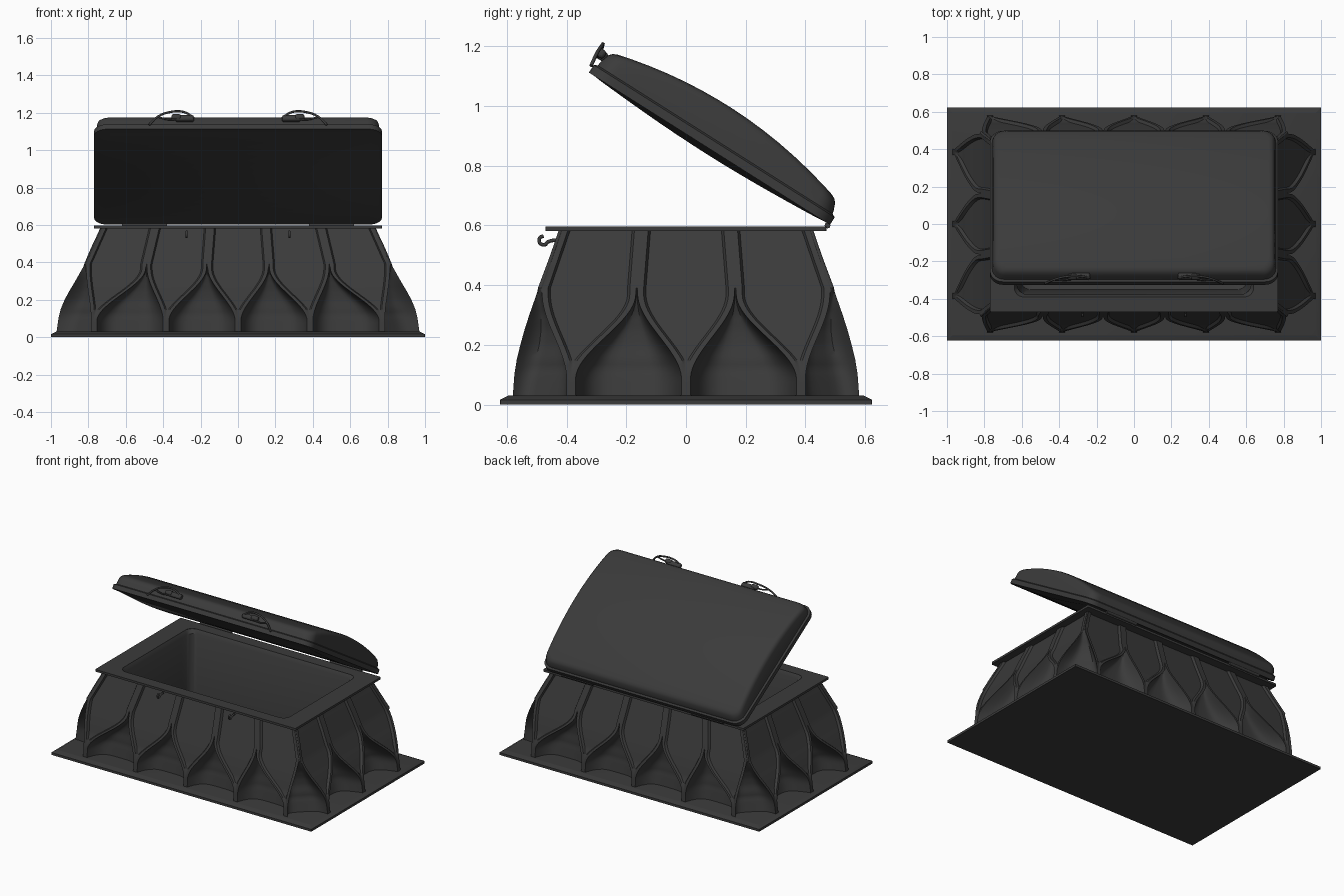
import bpy, bmesh, math
from mathutils import Vector

if "Cube" in bpy.data.objects:
    bpy.data.objects.remove(bpy.data.objects["Cube"])

dark = bpy.data.materials.new("dark_grey")
dark.diffuse_color = (0.043, 0.043, 0.043, 1)
dark.use_nodes = True
dark.node_tree.nodes["Principled BSDF"].inputs["Base Color"].default_value = dark.diffuse_color


def finish(ob, angle=32):
    ob.data.materials.append(dark)
    bpy.ops.object.select_all(action='DESELECT')
    ob.select_set(True)
    bpy.context.view_layer.objects.active = ob
    if ob.type == 'MESH':
        bpy.ops.object.shade_smooth_by_angle(angle=math.radians(angle))
    return ob


def interp(table, z):
    for (a, va), (b, vb) in zip(table, table[1:]):
        if z <= b:
            t = max(0, (z - a) / (b - a))
            return va + (vb - va) * t
    return table[-1][1]


def loft(name, rings, cap_start=False, cap_end=False, closed=False, angle=32):
    # Rings run up the right side and back down the left, so caps are cross strips
    bm = bmesh.new()
    vs = [[bm.verts.new(p) for p in r] for r in rings]
    n = len(vs[0])
    pairs = list(zip(vs, vs[1:])) + ([(vs[-1], vs[0])] if closed else [])
    for a, b in pairs:
        for i in range(n):
            j = (i + 1) % n
            bm.faces.new((a[i], a[j], b[j], b[i]))
    for ring, cap in ((vs[0], cap_start), (vs[-1], cap_end)):
        if cap:
            for i in range(n // 2 - 1):
                bm.faces.new((ring[i], ring[i + 1], ring[n - 2 - i], ring[n - 1 - i]))
    bmesh.ops.recalc_face_normals(bm, faces=bm.faces)
    me = bpy.data.meshes.new(name)
    bm.to_mesh(me)
    bm.free()
    ob = bpy.data.objects.new(name, me)
    bpy.context.collection.objects.link(ob)
    return finish(ob, angle)


def rrect(hx, y0, y1, r, zf, seg=6, side=12):
    right = []
    for i in range(seg + 1):
        a = math.radians(-90 + 90 * i / seg)
        right.append((hx - r + r * math.cos(a), y0 + r + r * math.sin(a)))
    for i in range(1, side):
        right.append((hx, y0 + r + (y1 - y0 - 2 * r) * i / side))
    for i in range(seg + 1):
        a = math.radians(90 * i / seg)
        right.append((hx - r + r * math.cos(a), y1 - r + r * math.sin(a)))
    pts = right + [(-x, y) for x, y in reversed(right)]
    return [Vector((x, y, zf(y) if callable(zf) else zf)) for x, y in pts]


# Base plate with chamfered top edge
loft("base_plate", [rrect(x, -y, y, .002, z, 1, 1) for x, y, z in
     ((1, .623, 0), (1, .623, .016), (.972, .595, .03))], True, True)

# Fluted body: ribs frame recessed panels that narrow into fins, scoops between
PX = [(.03, .97), (.1, .96), (.15, .948), (.2, .927), (.25, .9), (.3, .87),
      (.38, .825), (.48, .782), (.58, .735)]
PY = [(.03, .58), (.1, .575), (.15, .567), (.2, .555), (.25, .541), (.3, .525),
      (.38, .497), (.48, .46), (.58, .425)]
DEPTH = [(.03, .115), (.12, .12), (.2, .107), (.25, .088), (.3, .06), (.34, .032),
         (.37, .012), (.39, 0), (.58, 0)]
APEX = .39
WALLS = [  # fin centres, boundaries at apex, boundaries at top
    ([-.77, -.385, 0, .385, .77], [-.815, -.49, -.165, .165, .49, .815],
     [-.73, -.445, -.15, .15, .445, .73]),
    ([-.385, 0, .385], [-.485, -.165, .165, .485], [-.42, -.15, .15, .42])]


def body_ring(z):
    px, py, dep = interp(PX, z), interp(PY, z), interp(DEPTH, z)
    panels = []
    for k in range(4):
        fins, apex, top = WALLS[k % 2]
        d = px if k % 2 else py
        c, s = [(1, 0), (0, 1), (-1, 0), (0, -1)][k]

        def place(u, off):
            v = -(d - off)
            return Vector((u * c - v * s, u * s + v * c, z))
        for i, f in enumerate(fins):
            edge = []
            for j, sg in ((i, 1), (i + 1, -1)):
                if z < APEX:
                    t = min(1, max(0, (z - .085) / (APEX - .085 - .02)))
                    t = t * t * (3 - 2 * t)
                    e0 = f - sg * .015
                    edge.append(e0 + (apex[j] + sg * .003 - e0) * t)
                else:
                    t = (z - APEX) / (.58 - APEX)
                    edge.append(apex[j] + (top[j] - apex[j]) * t + sg * .003)
            l, r = edge
            w = r - l
            m = min(.02, .3 * w)
            rec = min(.016, max(0, w - .03) * .2)
            pts = [place(l, 0), place(l + m, 0), place(l + m * 1.4, rec),
                   place((l + r) / 2, rec),
                   place(r - m * 1.4, rec), place(r - m, 0), place(r, 0)]
            panels.append((k, pts))
    ring = []
    for n, (k, pts) in enumerate(panels):
        k2, nxt = panels[(n + 1) % len(panels)]
        ring += pts
        a, b = pts[-1], nxt[0]
        mid = (a + b) / 2
        dx, dy = px - dep * 1.3, py - dep
        if k != k2:
            valley = Vector((math.copysign(dx, mid.x), math.copysign(dy, mid.y), z))
        elif k % 2:
            valley = Vector((math.copysign(dx, mid.x), mid.y, z))
        else:
            valley = Vector((mid.x, math.copysign(dy, mid.y), z))
        for q in range(1, 14):
            t = .5 - .5 * math.cos(math.pi * q / 14)
            ring.append(a.lerp(b, t) + (valley - mid) * (1 - abs(2 * t - 1) ** 5))
    return ring


ZS = [.03 + .015 * i for i in range(25)] + [.43, .48, .53, .582]
loft("fluted_body", [body_ring(z) for z in ZS], angle=35)

# Rim frame and hollow tub
loft("rim", [rrect(.77, -.47, .47, .008, .582), rrect(.77, -.47, .47, .008, .597),
             rrect(.64, -.39, .39, .05, .597), rrect(.64, -.39, .39, .05, .582)], closed=True)
loft("tub_lining", [rrect(x, -y, y, .05, z) for x, y, z in
     ((.64, .39, .595), (.625, .375, .57), (.605, .35, .08), (.58, .325, .06))],
     cap_end=True)

# Domed lid, swung open on the back edge
LEN = .955


def lid_ring(inset, zf, r):
    return rrect(.77 - inset, -LEN + inset, -inset, r, zf)


def dome(drop):
    return lambda y: .155 - .065 * ((-y - .5) / .45) ** 2 - drop


def belly(y):
    return -.02 * math.sin(math.pi * min(1, max(0, -y / LEN)))


rings = [lid_ring(.06, belly, .04), lid_ring(.02, 0, .06), lid_ring(0, 0, .07),
         lid_ring(0, .03, .07), lid_ring(.012, .036, .065), lid_ring(.014, .046, .065),
         lid_ring(.018, dome(.026), .06), lid_ring(.024, dome(.012), .06),
         lid_ring(.034, dome(.003), .06), lid_ring(.05, dome(0), .05)]
lid = loft("lid", rings, True, True)
lid.rotation_euler.x = math.radians(-32.3)
lid.location = (0, .482, .602)


def tube(name, pts, radius):
    cu = bpy.data.curves.new(name, 'CURVE')
    cu.dimensions = '3D'
    cu.bevel_depth, cu.bevel_resolution, cu.use_fill_caps = radius, 2, True
    cu.resolution_u = 6
    sp = cu.splines.new('BEZIER')
    sp.bezier_points.add(len(pts) - 1)
    for bp, p in zip(sp.bezier_points, pts):
        bp.co = p
        bp.handle_left_type = bp.handle_right_type = 'AUTO'
    ob = bpy.data.objects.new(name, cu)
    bpy.context.collection.objects.link(ob)
    return finish(ob)


def block(name, loc, size, rot=0, bevel=.006):
    bpy.ops.mesh.primitive_cube_add(size=1, location=loc, rotation=(rot, 0, 0))
    ob = bpy.context.object
    ob.name = name
    ob.scale = size
    bpy.ops.object.transform_apply(location=False, rotation=False, scale=True)
    mod = ob.modifiers.new("bevel", 'BEVEL')
    mod.width, mod.segments = bevel, 2
    return finish(ob)


TILT = math.radians(-32.3)
for s, side in ((-1, "left"), (1, "right")):
    # Latch: mount, pivot and bent wire lever on the lid front
    block(side + "_latch_mount", (s * .285, -.28, 1.168), (.1, .034, .032), TILT, .01)
    block(side + "_latch_pad", (s * .33, -.284, 1.176), (.05, .03, .03), TILT, .01)
    tube(side + "_latch_lever", [(s * x, y, z) for x, y, z in
         ((.475, -.318, 1.135), (.43, -.298, 1.178), (.37, -.282, 1.202),
          (.29, -.279, 1.204), (.235, -.288, 1.172))], .006)
    tube(side + "_latch_loop", [(s * x, y, z) for x, y, z in
         ((.43, -.298, 1.178), (.38, -.3, 1.165), (.33, -.295, 1.165))], .005)
    # Curled catch hook on the body front
    arc = [(s * .275, -.477 + .015 * math.cos(a), .55 + .015 * math.sin(a))
           for a in [math.radians(90 + 50 * i) for i in range(6)]]
    tube(side + "_catch_hook", arc + [(s * .275, -.43, .552)], .006)
    # Hinge barrel on the back edge
    tube(side + "_hinge_barrel", [(s * .38, .474, .6), (s * .62, .474, .6)], .01)
